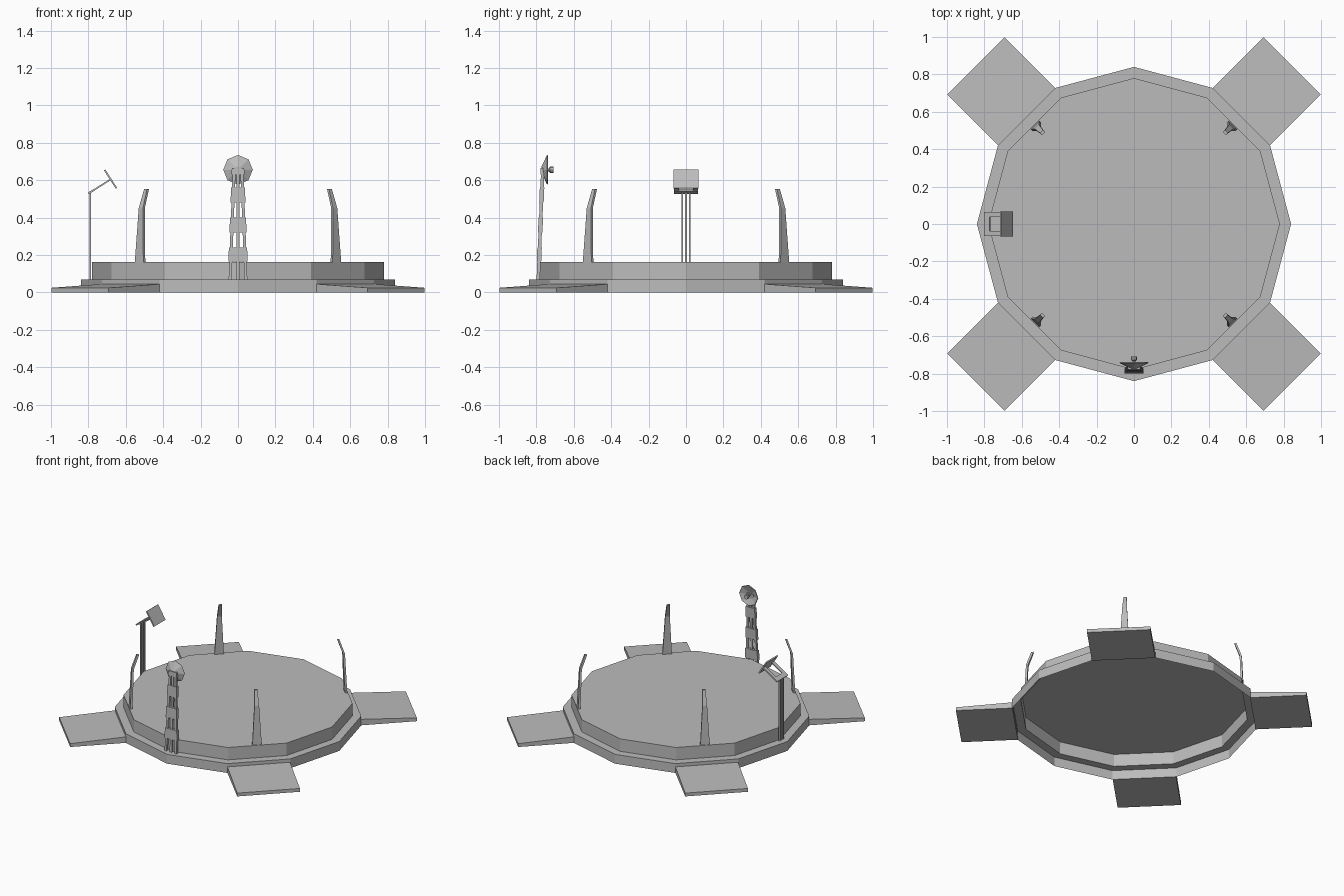
import bpy, bmesh
from math import sin, cos, pi
from mathutils import Vector, Matrix

if "Cube" in bpy.data.objects:
    bpy.data.objects.remove(bpy.data.objects["Cube"])

grey = bpy.data.materials.new("plain_grey")
grey.use_nodes = True
COLOUR = (0.5, 0.5, 0.5, 1)
grey.diffuse_color = COLOUR
grey.node_tree.nodes["Principled BSDF"].inputs["Base Color"].default_value = COLOUR


def loft(name, rings, turn=0, start_cap=True, end_cap=True):
    """Skin a stack of equal rings, turned about z."""
    bm = bmesh.new()
    rows = [[bm.verts.new(p) for p in ring] for ring in rings]
    n = len(rows[0])
    for a, b in zip(rows, rows[1:]):
        for i in range(n):
            j = (i + 1) % n
            bm.faces.new((a[i], a[j], b[j], b[i]))
    if start_cap:
        bm.faces.new(rows[0][::-1])
    if end_cap:
        bm.faces.new(rows[-1])
    bmesh.ops.recalc_face_normals(bm, faces=bm.faces)
    bm.transform(Matrix.Rotation(turn, 4, 'Z'))
    mesh = bpy.data.meshes.new(name)
    bm.to_mesh(mesh)
    bm.free()
    mesh.materials.append(grey)
    obj = bpy.data.objects.new(name, mesh)
    bpy.context.collection.objects.link(obj)
    return obj


def circle(r, z, n=12):
    return [(r * cos(2 * pi * i / n), r * sin(2 * pi * i / n), z) for i in range(n)]


def slab(x0, x1, y0, y1, z):
    return [(x0, y0, z), (x1, y0, z), (x1, y1, z), (x0, y1, z)]


def beam(name, p, q, y0, y1, t):
    """Bar in the xz plane from p to q, t thick, spanning y0 to y1."""
    p, q = Vector(p), Vector(q)
    d = (q - p).normalized()
    s = Vector((-d.y, d.x)) * t / 2
    corners = [p - s, q - s, q + s, p + s]
    return loft(name, [[(c.x, y, c.y) for c in corners] for y in (y0, y1)])


# Stepped platform, an open shell underneath
loft("platform", [circle(0.84, 0), circle(0.84, 0.07), circle(0.78, 0.07),
                  circle(0.78, 0.163)], start_cap=False)

# Ramps and curved pillars on the four diagonals
for k in range(4):
    turn = pi / 4 + k * pi / 2
    side = [(0.81, 0), (1.195, 0), (1.195, 0.025), (0.81, 0.045)]
    loft("ramp", [[(x, y, z) for x, z in side] for y in (-0.216, 0.216)], turn)
    loft("pillar", [slab(0.733, 0.748, -0.032, 0.032, 0.163),
                    slab(0.721, 0.735, -0.016, 0.016, 0.45),
                    slab(0.684, 0.699, -0.011, 0.011, 0.553)], turn)

# Panel stand: three posts, an open fork and a tilted panel
for y in (-0.02, 0, 0.02):
    loft("panel_post", [slab(-0.795, -0.785, y - 0.005, y + 0.005, z)
                        for z in (0.07, 0.535)])
beam("fork_bar", (-0.8, 0.53), (-0.77, 0.548), -0.065, 0.065, 0.01)
for y in (-0.065, 0.037):
    beam("fork_arm", (-0.77, 0.548), (-0.682, 0.604), y, y + 0.028, 0.008)
beam("panel", (-0.713, 0.655), (-0.65, 0.557), -0.067, 0.067, 0.009)


# Lattice mast, leaning slightly inwards
def mast_y(z):
    return -0.79 + 0.025 * (z - 0.07) / 0.6


def half_width(z):
    return 0.05 - 0.022 * (z - 0.07) / 0.6


def mast_ring(z, x0, x1, t):
    y = mast_y(z)
    return slab(x0, x1, y - t, y + t, z)


LOW, HIGH = 0.07, 0.665
for s in (-1, 1):
    loft("mast_rail", [mast_ring(z, *sorted((s * half_width(z), s * (half_width(z) - 0.016))), 0.009)
                       for z in (LOW, HIGH)])
loft("mast_core", [mast_ring(z, -0.009, 0.009, 0.007) for z in (LOW, HIGH)])
for z0, z1 in ((0.165, 0.24), (0.32, 0.4), (0.48, 0.56), (0.63, 0.665)):
    loft("mast_plate", [mast_ring(z, -half_width(z) - 0.005, half_width(z) + 0.005, 0.012)
                        for z in (z0, z1)])


# Dish facing the platform, with a feed horn
def dish_ring(r, y, n=8):
    return [(r * sin(2 * pi * i / n), y, 0.656 + r * cos(2 * pi * i / n)) for i in range(n)]


loft("dish", [dish_ring(0.018, -0.772), dish_ring(0.079, -0.743), dish_ring(0.076, -0.739),
              dish_ring(0.015, -0.762)])
loft("feed_stem", [dish_ring(0.008, -0.765), dish_ring(0.008, -0.728)])
loft("feed_horn", [dish_ring(0.01, -0.732), dish_ring(0.017, -0.726), dish_ring(0.017, -0.708)])
